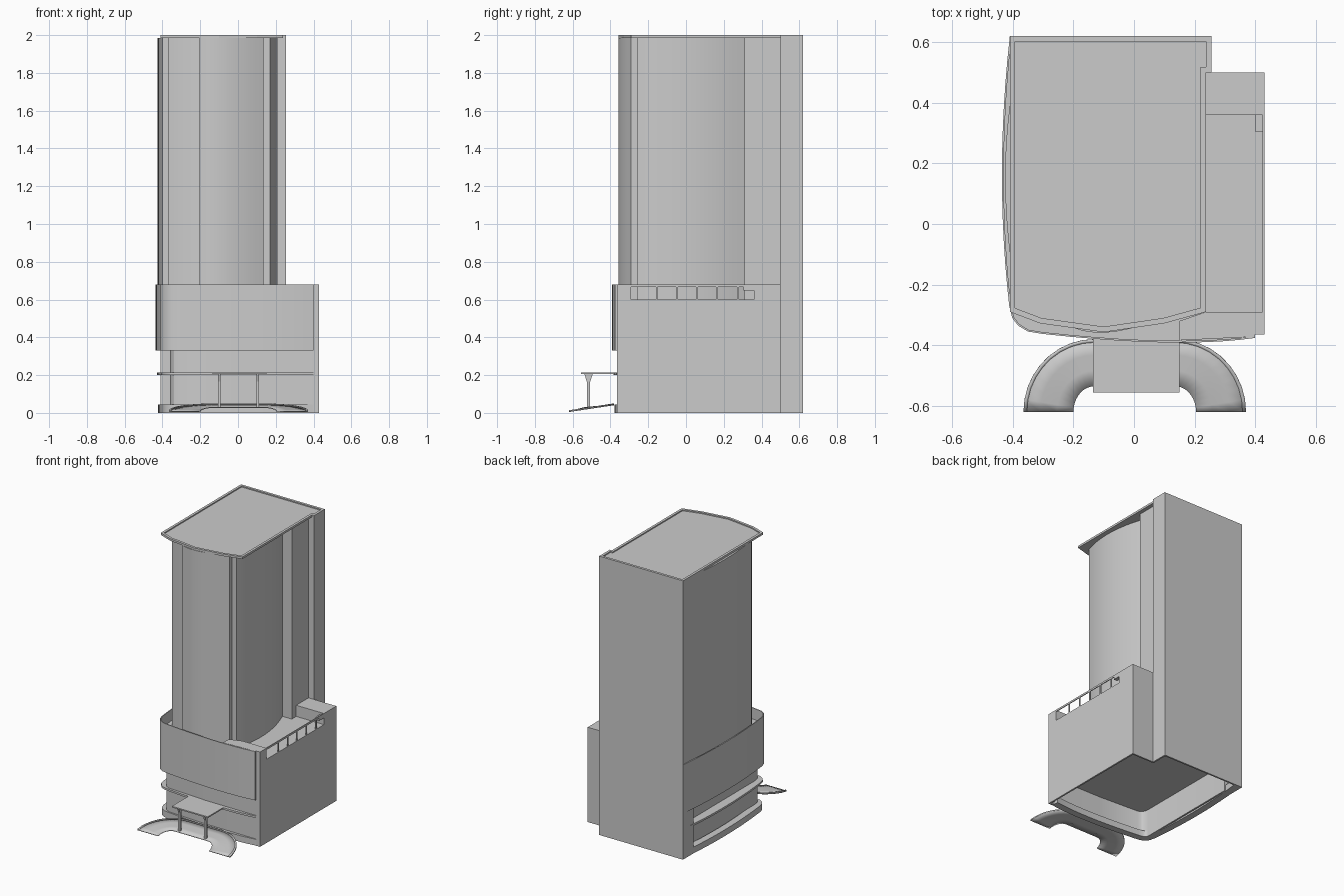
import bpy, bmesh, math
from mathutils import Vector

if "Cube" in bpy.data.objects:
    bpy.data.objects.remove(bpy.data.objects["Cube"])


def finish(name, bm, smooth=False):
    bmesh.ops.recalc_face_normals(bm, faces=bm.faces)
    me = bpy.data.meshes.new(name)
    bm.to_mesh(me)
    bm.free()
    ob = bpy.data.objects.new(name, me)
    bpy.context.collection.objects.link(ob)
    if smooth:
        bpy.ops.object.select_all(action='DESELECT')
        ob.select_set(True)
        bpy.context.view_layer.objects.active = ob
        bpy.ops.object.shade_smooth_by_angle(angle=math.radians(25))
    return ob


def prism(name, pts, z0, z1, smooth=False, rim=None):
    """Extrude a plan outline; rim = (width, depth) sinks the top inside a parapet."""
    bm = bmesh.new()
    f = bm.faces.new([bm.verts.new((x, y, z0)) for x, y in pts])
    r = bmesh.ops.extrude_face_region(bm, geom=[f], use_keep_orig=True)
    bmesh.ops.translate(bm, verts=[g for g in r['geom'] if isinstance(g, bmesh.types.BMVert)], vec=(0, 0, z1 - z0))
    bmesh.ops.recalc_face_normals(bm, faces=bm.faces)
    if rim:
        bm.faces.ensure_lookup_table()
        top = max(bm.faces, key=lambda g: g.normal.z * 10 + g.calc_center_median().z)
        bmesh.ops.inset_region(bm, faces=[top], thickness=rim[0], use_even_offset=True)
        r = bmesh.ops.extrude_face_region(bm, geom=[top])
        bmesh.ops.translate(bm, verts=[g for g in r['geom'] if isinstance(g, bmesh.types.BMVert)], vec=(0, 0, -rim[1]))
        bmesh.ops.delete(bm, geom=[top], context='FACES')
    return finish(name, bm, smooth)


def box(name, x0, x1, y0, y1, z0, z1):
    return prism(name, [(x0, y0), (x1, y0), (x1, y1), (x0, y1)], z0, z1)


def arc(a, m, b, n=10):
    """Shallow curve through three points."""
    out = []
    for i in range(n + 1):
        t = i / n
        w = (2 * (t - .5) * (t - 1), 4 * t * (1 - t), 2 * t * (t - .5))
        out.append(tuple(w[0] * a[k] + w[1] * m[k] + w[2] * b[k] for k in (0, 1)))
    return out


def offset(pts, d, closed=False):
    """Offset a polyline to its left by d."""
    out, n = [], len(pts)
    for i, p in enumerate(pts):
        p = Vector(p)
        a = Vector(pts[i - 1]) if i or closed else None
        b = Vector(pts[(i + 1) % n]) if i < n - 1 or closed else None
        d1 = (p - a).normalized() if a else (b - p).normalized()
        d2 = (b - p).normalized() if b else d1
        n1, n2 = Vector((-d1.y, d1.x)), Vector((-d2.y, d2.x))
        m = (n1 + n2) / (1 + n1.dot(n2))
        out.append(tuple(p + m * d))
    return out


def strip_wall(name, path, d, z0, z1):
    return prism(name, path + offset(path, d)[::-1], z0, z1, True)


# Tower shaft with bowed facades on the left, front and right
tower = ([(-.41, .5)] + arc((-.41, .39), (-.425, .12), (-.40, -.17)) + [(-.37, -.17)]
         + arc((-.37, -.22), (-.29, -.255), (-.205, -.275), 4)
         + arc((-.205, -.34), (-.06, -.355), (.135, -.29))
         + [(.135, -.26)] + arc((.17, -.26), (.203, .02), (.135, .31)) + [(.21, .31), (.21, .5)])
prism("tower_shaft", tower, .6, 1.985, True)
box("rear_core", -.41, .255, .5, .62, .2, 1.985)

# Roof slab with a low parapet
roof = ([(.255, .5), (.255, .62), (-.41, .62), (-.41, -.29)]
        + [(-.31, -.328), (-.1, -.357), (.1, -.328), (.238, -.29), (.238, .5)])
prism("roof", roof, 1.985, 2.0, rim=(.018, .008))

# Podium: bowed outline running from rear left round to the front right
bow = (arc((-.41, .62), (-.436, .17), (-.412, -.27), 12) + [(-.402, -.31), (-.383, -.335), (-.35, -.355)]
       + arc((-.30, -.363), (.10, -.391), (.40, -.376), 10))
right_side = [(.40, -.365), (.43, -.365), (.43, .5), (.255, .5), (.255, .62)]
prism("podium_upper", bow + right_side, .33, .6, True)
strip_wall("podium_parapet", bow, .006, .6, .68)
prism("entrance_ledge", offset(bow, .008) + right_side, .2, .214, True)
strip_wall("base_curb", offset(bow, .012), .05, 0, .045)

# Recessed lower walls, hollow beneath the ledge
recess = ([(-.41, .62), (-.41, .5), (-.36, .5), (-.36, -.27), (-.355, -.30), (-.34, -.325), (-.31, -.34),
           (.0, -.358), (.40, -.36)] + right_side)
prism("recessed_wall", recess, .214, .33, True)
inner = offset(recess, .012, True)
bm = bmesh.new()
loops = [[bm.verts.new((x, y, z)) for x, y in p] for p, z in
         ((recess, 0), (recess, .2), (inner, .2), (inner, 0))]
n = len(recess)
for k in range(4):
    a, b = loops[k], loops[(k + 1) % 4]
    for i in range(n):
        bm.faces.new((a[i], a[(i + 1) % n], b[(i + 1) % n], b[i]))
finish("ground_floor_wall", bm, True)

# Right terrace: solid ends and a pierced parapet
prism("terrace_front_deck", [(.15, -.32), (.15, -.384), (.40, -.372), (.40, -.365), (.424, -.365),
                             (.43, -.365), (.43, -.29), (.238, -.29)], .6, .68)
box("terrace_rear_block", .21, .43, .36, .5, .6, .68)
box("terrace_top_rail", .424, .43, -.29, .36, .667, .68)
for i, y in enumerate((-.155, -.0475, .0575, .165, .275)):
    box(f"terrace_post_{i + 1}", .424, .43, y - .005, y + .005, .6, .667)
box("terrace_corner_step", .40, .43, .305, .36, .648, .667)

# Curved drive: quarter turn, straight run, quarter turn
steps = 9
stations = [(-.13, math.pi - math.pi / 2 * i / steps) for i in range(steps + 1)]
stations += [(.135, math.pi / 2 - math.pi / 2 * i / steps) for i in range(steps + 1)]


def drive(name, bands, thick, lift=0):
    bm = bmesh.new()
    rows = []
    for cx, a in stations:
        row = []
        for f in bands:
            rx, ry = .07 + .165 * f, .085 + .155 * f
            s = math.sin(a)
            row.append(bm.verts.new((cx + rx * math.cos(a), -.62 + ry * s, .007 + .036 * s * (.6 + .4 * f) + lift)))
        rows.append(row)
    for r, q in zip(rows, rows[1:]):
        for j in range(len(bands) - 1):
            bm.faces.new((r[j], r[j + 1], q[j + 1], q[j]))
    ob = finish(name, bm, True)
    mod = ob.modifiers.new("thickness", 'SOLIDIFY')
    mod.thickness = thick
    mod.offset = 0
    return ob


drive("drive_surface", [0, .33, .66, 1], .005)
drive("drive_kerb", [.93, 1], .006, .004)

# Entrance canopy on two flared posts
box("canopy", -.135, .15, -.557, -.37, .205, .214)
for side, x in (("left", -.1), ("right", .105)):
    box(f"canopy_post_{side}", x - .007, x + .007, -.525, -.507, .025, .205)
    bm = bmesh.new()
    low = [bm.verts.new((x + a * .007, -.516 + b * .009, .165)) for a, b in ((-1, -1), (1, -1), (1, 1), (-1, 1))]
    top = [bm.verts.new((x + a * .007, -.516 + b * .022, .206)) for a, b in ((-1, -1), (1, -1), (1, 1), (-1, 1))]
    bm.faces.new(low)
    bm.faces.new(top)
    for i in range(4):
        bm.faces.new((low[i], low[(i + 1) % 4], top[(i + 1) % 4], top[i]))
    finish(f"canopy_bracket_{side}", bm)
